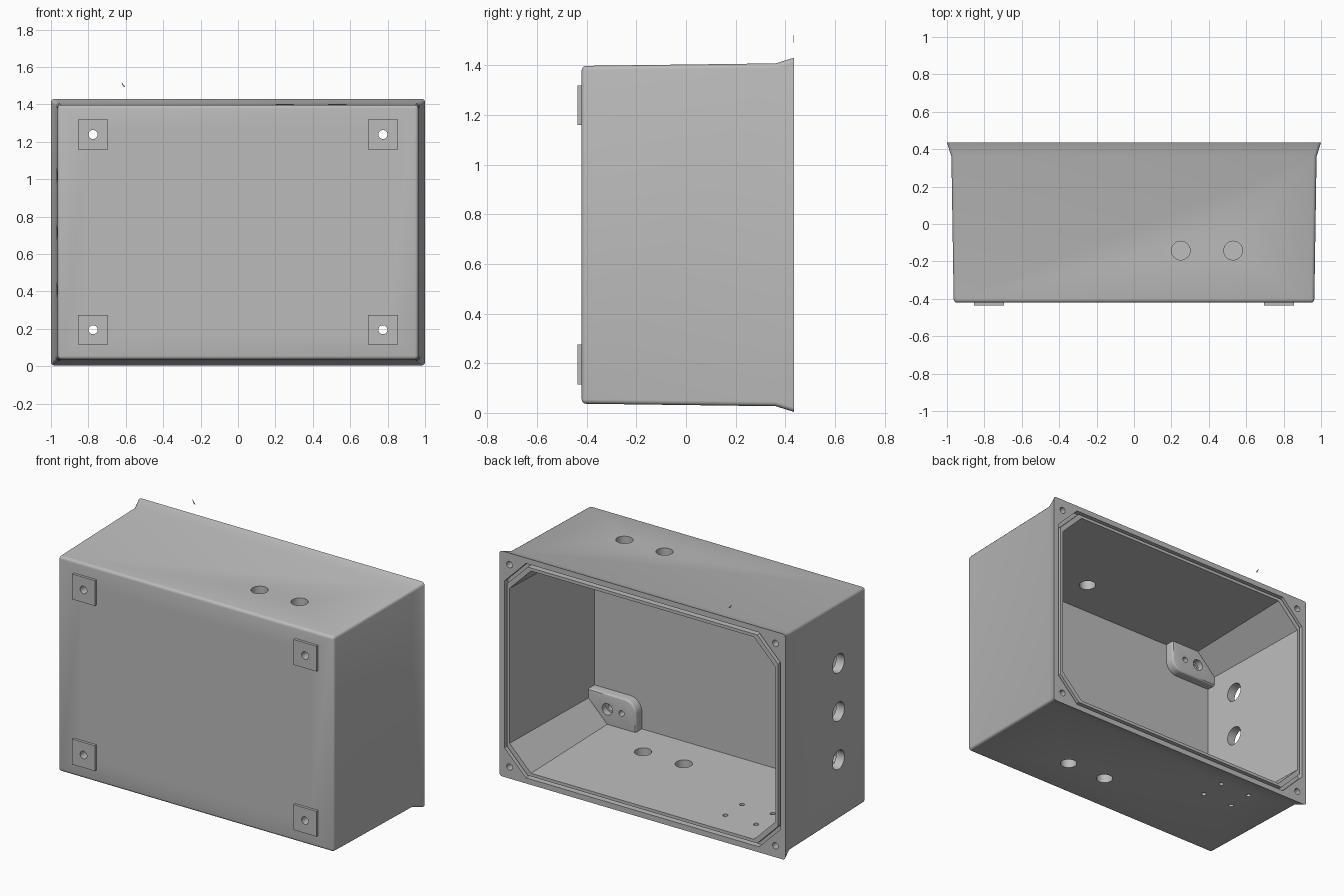
import bpy, bmesh, math
from mathutils import Matrix, Vector

cube = bpy.data.objects.get("Cube")
if cube:
    bpy.data.objects.remove(cube, do_unlink=True)

grey = bpy.data.materials.new("housing grey")
grey.use_nodes = True
grey.diffuse_color = (0.5, 0.5, 0.5, 1)
grey.node_tree.nodes["Principled BSDF"].inputs["Base Color"].default_value = (0.5, 0.5, 0.5, 1)

MID = 0.717  # height of the box centre
CORNERS = [(sx, sz) for sx in (-1, 1) for sz in (-1, 1)]


def make(name, bm):
    bmesh.ops.recalc_face_normals(bm, faces=bm.faces)
    mesh = bpy.data.meshes.new(name)
    bm.to_mesh(mesh)
    bm.free()
    mesh.materials.append(grey)
    ob = bpy.data.objects.new(name, mesh)
    bpy.context.collection.objects.link(ob)
    return ob


def outline(hx, hz, c):
    """Rectangle outline, with corners cut by c."""
    if c == 0:
        return [(hx, hz), (-hx, hz), (-hx, -hz), (hx, -hz)]
    return [(hx, hz - c), (hx - c, hz), (c - hx, hz), (-hx, hz - c),
            (-hx, c - hz), (c - hx, -hz), (hx - c, -hz), (hx, c - hz)]


def loft(sections, ring=False):
    """Skin outlines (half width, half height, corner cut, y)."""
    bm = bmesh.new()
    loops = [[bm.verts.new((x, y, MID + z)) for x, z in outline(hx, hz, c)]
             for hx, hz, c, y in sections]
    pairs = list(zip(loops, loops[1:]))
    if ring:
        pairs.append((loops[-1], loops[0]))
    else:
        bm.faces.new(loops[0])
        bm.faces.new(loops[-1])
    for a, b in pairs:
        for i in range(len(a)):
            j = (i + 1) % len(a)
            bm.faces.new((a[i], a[j], b[j], b[i]))
    return bm


def drill(bm, axis, centre, r, length):
    """Add one hole cylinder along an axis."""
    turn = {"x": Matrix.Rotation(math.pi / 2, 4, "Y"),
            "y": Matrix.Rotation(math.pi / 2, 4, "X"),
            "z": Matrix.Identity(4)}[axis]
    bmesh.ops.create_cone(bm, cap_ends=True, segments=32, radius1=r, radius2=r,
                          depth=length, matrix=Matrix.Translation(centre) @ turn)


def block(lo, hi):
    bm = bmesh.new()
    size = Vector(hi) - Vector(lo)
    bmesh.ops.create_cube(bm, size=1, matrix=Matrix.Translation(
        (Vector(lo) + Vector(hi)) / 2) @ Matrix.Diagonal((*size, 1)))
    return bm


def cut(ob, cutter):
    mod = ob.modifiers.new("cut", "BOOLEAN")
    mod.operation = "DIFFERENCE"
    mod.solver = "EXACT"
    mod.object = cutter
    bpy.ops.object.select_all(action="DESELECT")
    bpy.context.view_layer.objects.active = ob
    ob.select_set(True)
    bpy.ops.object.modifier_apply(modifier=mod.name)


# Tapered outer shell with a flared rim and softened front and corner edges
bm = loft([(0.964, 0.68, 0, -0.42), (0.976, 0.69, 0, 0.36), (1, 0.713, 0, 0.435)])
soft = [e for e in bm.edges
        if all(v.co.y < -0.4 for v in e.verts)
        or abs(e.verts[0].co.y - e.verts[1].co.y) > 0.01]
bmesh.ops.bevel(bm, geom=soft, offset=0.018, segments=4, profile=0.5, affect="EDGES")
shell = make("housing_shell", bm)

# Cavity with cut corners, and the gasket groove around it
cavity = make("cavity_cutter", loft([(0.905, 0.615, 0.13, -0.38), (0.93, 0.64, 0.15, 0.45)]))
groove = make("groove_cutter", loft([(0.965, 0.678, 0.15, 0.45), (0.965, 0.678, 0.15, 0.40),
                                     (0.948, 0.659, 0.145, 0.40), (0.948, 0.659, 0.145, 0.45)],
                                    ring=True))

# Cable entries, drain holes and lid screw holes
bm = bmesh.new()
for x in (0.25, 0.53):
    drill(bm, "z", (x, -0.142, 1.4), 0.05, 0.3)
for x in (0.115, 0.4):
    drill(bm, "z", (x, -0.142, 0.03), 0.05, 0.3)
for z in (0.41, 0.715, 1.02):
    drill(bm, "x", (-0.95, -0.142, z), 0.06, 0.3)
for x in (-0.465, -0.68):
    for y in (0.105, 0.27):
        drill(bm, "z", (x, y, 0.03), 0.015, 0.3)
for sx, sz in CORNERS:
    drill(bm, "y", (sx * 0.93, 0.42, MID + sz * 0.64), 0.02, 0.2)
holes = make("hole_cutter", bm)

# Mounting holes through the front, with wider bores and pilot holes inside
bm, bore = bmesh.new(), bmesh.new()
for sx, sz in CORNERS:
    z = MID + sz * 0.522
    drill(bm, "y", (sx * 0.775, -0.4, z), 0.024, 0.3)
    drill(bore, "y", (sx * 0.775, -0.31, z), 0.036, 0.1)
    drill(bore, "y", (sx * 0.675, -0.31, z), 0.018, 0.1)
mounts = make("mount_cutter", bm)
bores = make("bore_cutter", bore)

for cutter in (cavity, groove, holes, mounts):
    cut(shell, cutter)
parts = [shell]

# Feet on the front wall and lugs inside it, one pair per corner
for sx, sz in CORNERS:
    tag = ("upper" if sz > 0 else "lower") + ("_left" if sx > 0 else "_right")
    cx, cz = sx * 0.775, MID + sz * 0.522
    foot = make("mounting_foot_" + tag,
                block((cx - 0.08, -0.437, cz - 0.08), (cx + 0.08, -0.41, cz + 0.08)))
    cut(foot, mounts)

    xs = sorted((sx * 0.575, sx * 0.925))
    zs = sorted((MID + sz * 0.425, MID + sz * 0.65))
    bm = block((xs[0], -0.4, zs[0]), (xs[1], -0.32, zs[1]))
    inner = [e for e in bm.edges
             if all(abs(v.co.x) < 0.6 and abs(v.co.z - MID) < 0.5 for v in e.verts)]
    bmesh.ops.bevel(bm, geom=inner, offset=0.08, segments=8, profile=0.5, affect="EDGES")
    rim = [e for e in bm.edges if all(v.co.y > -0.33 for v in e.verts)]
    bmesh.ops.bevel(bm, geom=rim, offset=0.015, segments=3, profile=0.5, affect="EDGES")
    lug = make("inner_lug_" + tag, bm)
    cut(lug, mounts)
    cut(lug, bores)
    parts += [foot, lug]

# Tiny loose sliver above the rim
bm = bmesh.new()
tri = bm.faces.new([bm.verts.new((x, 0.433, z))
                    for x, z in ((-0.625, 1.522), (-0.601, 1.492), (-0.614, 1.496))])
side = bmesh.ops.extrude_face_region(bm, geom=[tri])["geom"]
bmesh.ops.translate(bm, vec=(0, 0.002, 0),
                    verts=[g for g in side if isinstance(g, bmesh.types.BMVert)])
make("loose_sliver", bm)

# Remove the cutters and smooth only the rounded edges
for cutter in (cavity, groove, holes, mounts, bores):
    bpy.data.objects.remove(cutter, do_unlink=True)
bpy.ops.object.select_all(action="DESELECT")
for ob in parts:
    ob.select_set(True)
bpy.context.view_layer.objects.active = shell
bpy.ops.object.shade_smooth_by_angle(angle=math.radians(28))
